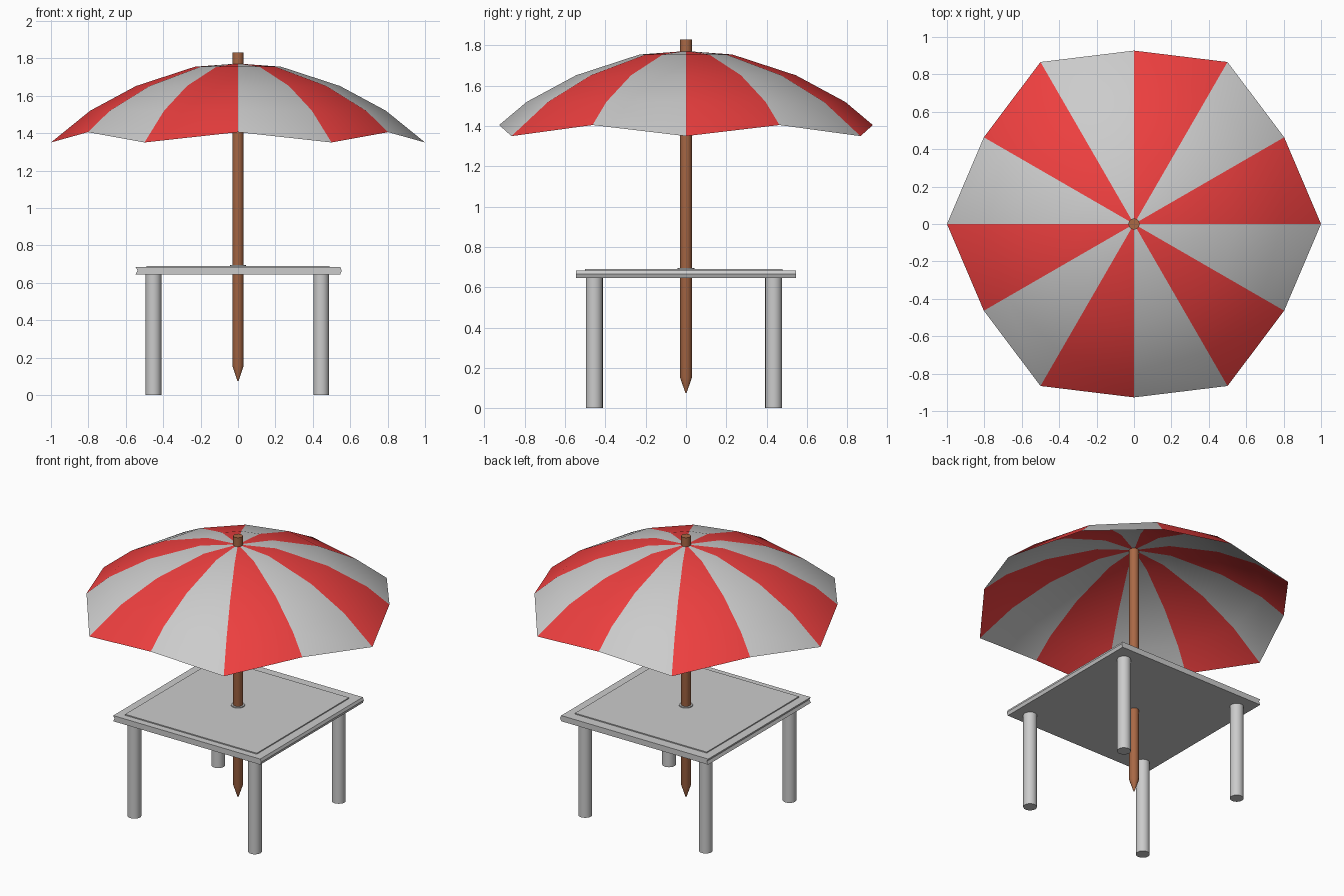
import bpy, bmesh
from math import sin, cos, pi, radians

if "Cube" in bpy.data.objects:
    bpy.data.objects.remove(bpy.data.objects["Cube"])


def material(name, rgb):
    m = bpy.data.materials.new(name)
    m.diffuse_color = (*rgb, 1)
    m.use_nodes = True
    m.node_tree.nodes["Principled BSDF"].inputs["Base Color"].default_value = m.diffuse_color
    return m


def make_object(name, bm, mats=()):
    bm.normal_update()
    me = bpy.data.meshes.new(name)
    bm.to_mesh(me)
    bm.free()
    for m in mats:
        me.materials.append(m)
    ob = bpy.data.objects.new(name, me)
    bpy.context.collection.objects.link(ob)
    return ob


def smooth(ob, angle=35):
    bpy.ops.object.select_all(action='DESELECT')
    ob.select_set(True)
    bpy.context.view_layer.objects.active = ob
    bpy.ops.object.shade_smooth_by_angle(angle=radians(angle))


def turned(name, profile, sides, x=0, y=0, mats=()):
    """Closed round part from (radius, z) points, bottom to top."""
    bm = bmesh.new()
    rings = [[bm.verts.new((x + r * cos(2 * pi * i / sides),
                            y + r * sin(2 * pi * i / sides), z))
              for i in range(sides)] for r, z in profile]
    for a, b in zip(rings, rings[1:]):
        for i in range(sides):
            j = (i + 1) % sides
            bm.faces.new((a[i], a[j], b[j], b[i]))
    bm.faces.new(rings[0][::-1])
    bm.faces.new(rings[-1])
    ob = make_object(name, bm, mats)
    smooth(ob)
    return ob


def extruded(name, section, y0, y1):
    """Prism along y from an (x, z) cross-section."""
    bm = bmesh.new()
    face = bm.faces.new([bm.verts.new((x, y0, z)) for x, z in section])
    new = bmesh.ops.extrude_face_region(bm, geom=[face])['geom']
    moved = [v for v in new if isinstance(v, bmesh.types.BMVert)]
    bmesh.ops.translate(bm, verts=moved, vec=(0, y1 - y0, 0))
    bmesh.ops.recalc_face_normals(bm, faces=bm.faces)
    return make_object(name, bm)


red = material("red_cloth", (0.85, 0.05, 0.05))
pale = material("pale_cloth", (0.8, 0.8, 0.8))
wood = material("brown_wood", (0.4, 0.14, 0.06))

# Canopy: twelve curved panels, rim scalloped on every other rib
bm = bmesh.new()
rings = []
for r, z in [(0.028, 1.77), (0.23, 1.755), (0.545, 1.652), (0.79, 1.52), None or (1.0, 1.35)]:
    ring = []
    for i in range(12):
        short = r == 1.0 and i % 2
        rr, zz = (0.927, 1.405) if short else (r, z)
        ring.append(bm.verts.new((rr * cos(i * pi / 6), rr * sin(i * pi / 6), zz)))
    rings.append(ring)
for inner, outer in zip(rings, rings[1:]):
    for i in range(12):
        j = (i + 1) % 12
        f = bm.faces.new((inner[i], outer[i], outer[j], inner[j]))
        f.material_index = i % 2
        f.smooth = True
make_object("umbrella_canopy", bm, [red, pale])

# Pole with pointed foot
turned("umbrella_pole", [(0.003, 0.075), (0.03, 0.155), (0.03, 1.83)], 12, mats=[wood])

# Table top: edge pointed on the right, grooved on the left
extruded("table_top", [(-0.547, 0.645), (0.547, 0.645), (0.555, 0.665), (0.547, 0.683),
                       (-0.547, 0.683), (-0.537, 0.665)], -0.545, 0.545)
extruded("raised_panel", [(-0.49, 0.68), (0.49, 0.68), (0.49, 0.69), (-0.49, 0.69)],
         -0.5, 0.48)

# Collar where the pole passes through
turned("pole_collar", [(0.042, 0.685), (0.042, 0.696)], 16)

# Legs
for sx, x in (("left", -0.452), ("right", 0.445)):
    for sy, y in (("front", -0.455), ("back", 0.435)):
        turned(f"{sy}_{sx}_leg", [(0.042, 0), (0.042, 0.647)], 20, x, y)
